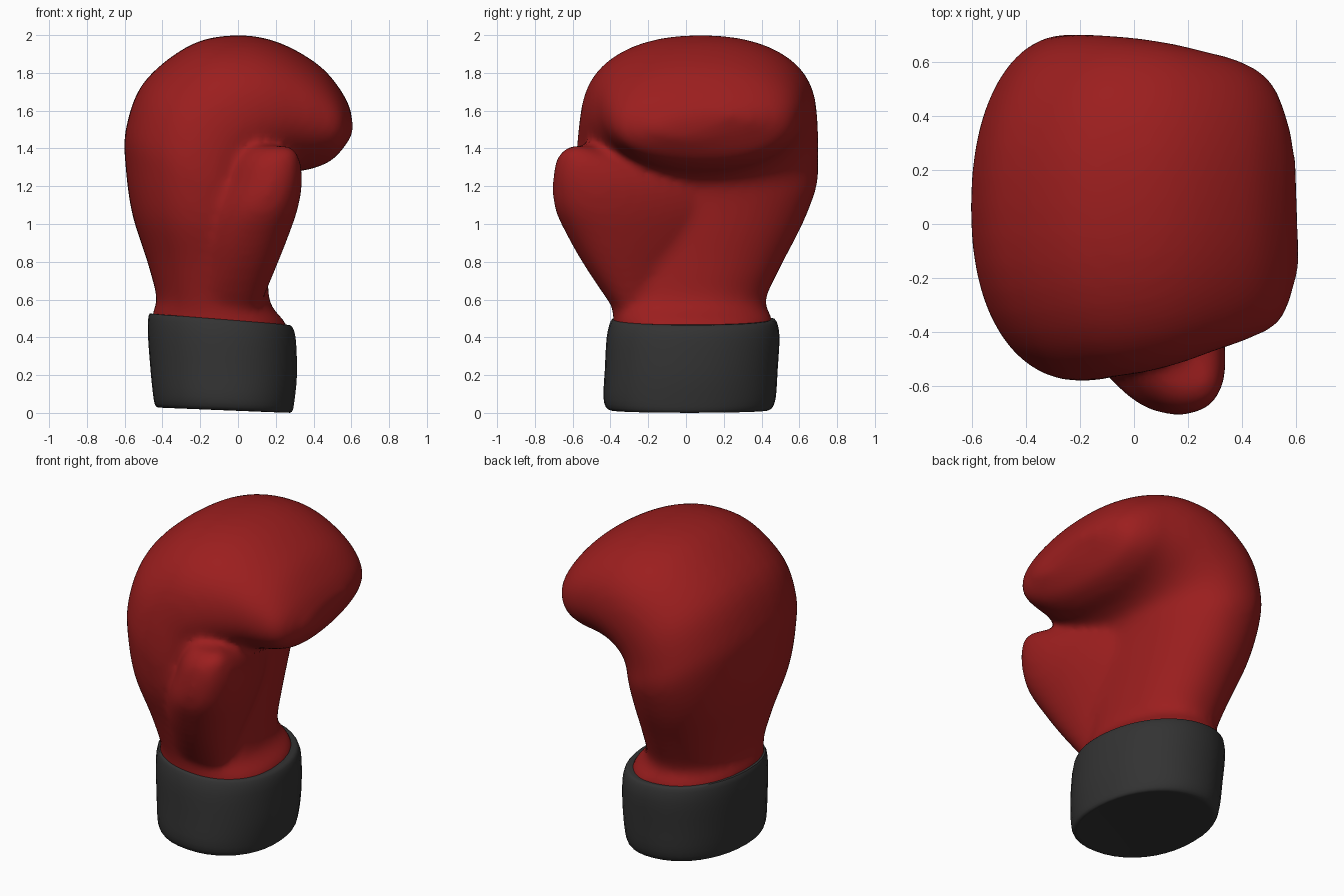
import bpy, bmesh, math
from mathutils import Vector

if "Cube" in bpy.data.objects:
    bpy.data.objects.remove(bpy.data.objects["Cube"])


def material(name, rgb):
    m = bpy.data.materials.new(name)
    m.diffuse_color = (*rgb, 1)
    m.use_nodes = True
    m.node_tree.nodes["Principled BSDF"].inputs["Base Color"].default_value = m.diffuse_color
    return m


red = material("red leather", (0.33, 0.013, 0.013))
grey = material("dark grey cuff", (0.033, 0.033, 0.033))


def spline(rows, steps):
    """Catmull-Rom interpolation through rows of section values."""
    vs = [Vector(r) for r in rows]
    out = []
    for i in range(len(vs) - 1):
        a, b, c, d = vs[max(i - 1, 0)], vs[i], vs[i + 1], vs[min(i + 2, len(vs) - 1)]
        for s in range(steps):
            t = s / steps
            out.append(0.5 * (2 * b + (c - a) * t + (2 * a - 5 * b + 4 * c - d) * t * t
                              + (3 * b - a - 3 * c + d) * t ** 3))
    return out + [vs[-1]]


def loft(bm, rows, power, steps=4, n=40, tilt=0.0):
    """Rounded sections: back point (x, z), palm point (x, z), y low, y high."""
    rings = []
    for bx, bz, px, pz, y0, y1 in spline(rows, steps):
        ring = []
        for k in range(n):
            a = 2 * math.pi * k / n
            c, s = math.cos(a), math.sin(a)
            u = math.copysign(abs(c) ** (2 / power), c) * 0.5 + 0.5
            v = math.copysign(abs(s) ** (2 / power), s) * 0.5 + 0.5
            ring.append(bm.verts.new((bx + (px - bx) * u + u * tilt * (0.4 - v),
                                      y0 + (y1 - y0) * v, bz + (pz - bz) * u)))
        rings.append(ring)
    for r, q in zip(rings, rings[1:]):
        for k in range(n):
            j = (k + 1) % n
            bm.faces.new((r[k], r[j], q[j], q[k]))
    bm.faces.new(rings[0][::-1])
    bm.faces.new(rings[-1])


def finish(bm, name, mat):
    bmesh.ops.recalc_face_normals(bm, faces=bm.faces)
    me = bpy.data.meshes.new(name)
    bm.to_mesh(me)
    bm.free()
    me.materials.append(mat)
    for p in me.polygons:
        p.use_smooth = True
    ob = bpy.data.objects.new(name, me)
    bpy.context.collection.objects.link(ob)
    return ob


# Hand: wrist flare, back of hand, then fingers curling over the palm
hand = [
    (-0.45, 0.40, 0.26, 0.36, -0.38, 0.45),
    (-0.455, 0.525, 0.265, 0.465, -0.385, 0.46),
    (-0.43, 0.60, 0.175, 0.58, -0.40, 0.42),
    (-0.48, 0.80, 0.165, 0.76, -0.46, 0.505),
    (-0.56, 1.05, 0.17, 0.96, -0.54, 0.62),
    (-0.595, 1.30, 0.175, 1.12, -0.575, 0.695),
    (-0.595, 1.50, 0.19, 1.20, -0.58, 0.70),
    (-0.50, 1.75, 0.215, 1.235, -0.57, 0.70),
    (-0.25, 1.95, 0.25, 1.255, -0.55, 0.69),
    (0.00, 2.00, 0.29, 1.27, -0.515, 0.67),
    (0.22, 1.96, 0.335, 1.28, -0.47, 0.64),
    (0.43, 1.84, 0.41, 1.295, -0.42, 0.60),
    (0.55, 1.70, 0.51, 1.345, -0.35, 0.52),
    (0.602, 1.59, 0.588, 1.455, -0.16, 0.34),
]
# Thumb, on the front side of the palm and flowing into it
thumb = [
    (-0.30, 0.56, 0.10, 0.56, -0.39, 0.10),
    (-0.25, 0.75, 0.18, 0.75, -0.52, 0.20),
    (-0.22, 0.92, 0.25, 0.92, -0.62, 0.25),
    (-0.16, 1.08, 0.305, 1.08, -0.695, 0.25),
    (-0.09, 1.22, 0.325, 1.22, -0.705, 0.18),
    (-0.03, 1.33, 0.31, 1.33, -0.69, 0.0),
    (0.04, 1.39, 0.275, 1.39, -0.65, -0.25),
    (0.08, 1.413, 0.23, 1.413, -0.60, -0.38),
]
bm = bmesh.new()
loft(bm, hand, 2.2, tilt=0.08)
loft(bm, thumb, 2.1, tilt=0.28)
glove = finish(bm, "padded_glove", red)
rm = glove.modifiers.new("fuse", "REMESH")
rm.mode = "VOXEL"
rm.voxel_size = 0.022
rm.use_smooth_shade = True
sm = glove.modifiers.new("soften", "SMOOTH")
sm.factor = 0.5
sm.iterations = 14

# Cuff: slightly tilted rounded band around the wrist
cuff = [
    (-0.40, 0.028, 0.26, 0.004, -0.37, 0.41),
    (-0.435, 0.035, 0.29, 0.005, -0.415, 0.45),
    (-0.45, 0.10, 0.303, 0.06, -0.437, 0.475),
    (-0.465, 0.25, 0.317, 0.20, -0.43, 0.485),
    (-0.477, 0.42, 0.312, 0.38, -0.42, 0.495),
    (-0.473, 0.515, 0.295, 0.45, -0.40, 0.48),
    (-0.455, 0.525, 0.275, 0.465, -0.385, 0.46),
]
bm = bmesh.new()
loft(bm, cuff, 2.15, steps=3, tilt=0.05)
band = finish(bm, "wrist_cuff", grey)
bpy.context.view_layer.objects.active = band
band.select_set(True)
bpy.ops.object.shade_smooth_by_angle(angle=math.radians(50))
